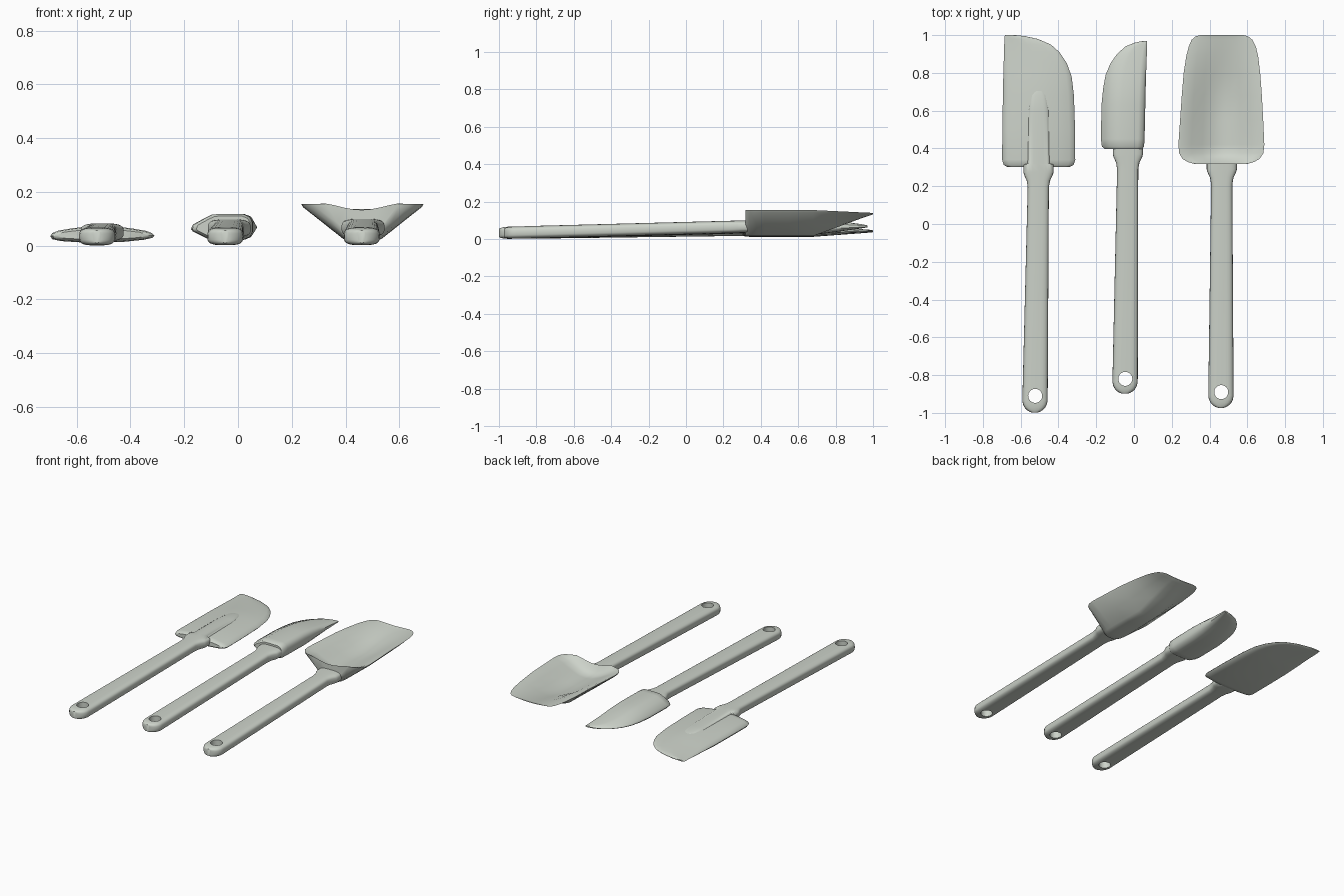
import bpy, bmesh
from math import sin, cos, pi, radians, copysign

cube = bpy.data.objects.get("Cube")
if cube:
    bpy.data.objects.remove(cube, do_unlink=True)

plastic = bpy.data.materials.new("pale_grey_green")
plastic.use_nodes = True
plastic.diffuse_color = (0.61, 0.65, 0.59, 1)
plastic.node_tree.nodes["Principled BSDF"].inputs["Base Color"].default_value = plastic.diffuse_color


def finish(ob, angle=40):
    bpy.ops.object.select_all(action='DESELECT')
    ob.select_set(True)
    bpy.context.view_layer.objects.active = ob
    bpy.ops.object.shade_smooth_by_angle(angle=radians(angle))


def loft(name, rings):
    """Skin a list of equal-length point rings and cap both ends."""
    bm = bmesh.new()
    rows = [[bm.verts.new(p) for p in ring] for ring in rings]
    n = len(rows[0])
    for a, b in zip(rows, rows[1:]):
        for i in range(n):
            j = (i + 1) % n
            bm.faces.new((a[i], a[j], b[j], b[i]))
    bm.faces.new(rows[0][::-1])
    bm.faces.new(rows[-1])
    bmesh.ops.recalc_face_normals(bm, faces=bm.faces)
    mesh = bpy.data.meshes.new(name)
    bm.to_mesh(mesh)
    bm.free()
    mesh.materials.append(plastic)
    ob = bpy.data.objects.new(name, mesh)
    bpy.context.collection.objects.link(ob)
    return ob


def rounded_ring(x, y, z, hw, hh, n=28):
    """Rounded-rectangle section of a handle."""
    def p(v):
        return copysign(abs(v) ** 0.6, v)
    return [(x + hw * p(cos(2 * pi * i / n)), y, z + hh * p(sin(2 * pi * i / n)))
            for i in range(n)]


def handle(name, x0, y0, x1, y1, z1, hole_y, tongue=()):
    r, z0, h = 0.067, 0.033, 0.033
    # round end, long taper, flared collar, optional tongue
    sections = [(y0 + r * (1 - cos(radians(a))), r * sin(radians(a)),
                 h * (0.6 + 0.4 * sin(radians(a)))) for a in (12, 25, 40, 55, 72, 90)]
    sections += [(y1 - 0.11, 0.056, h), (y1 - 0.075, 0.062, h), (y1 - 0.045, 0.076, h),
                 (y1 - 0.03, 0.08, h), (y1 + 0.01, 0.08, h)]
    sections += tongue
    rings = []
    for y, hw, hh in sections:
        t = min(1, (y - y0) / (y1 - y0))
        rings.append(rounded_ring(x0 + (x1 - x0) * t, y, z0 + (z1 - z0) * t, hw, hh))
    ob = loft(name, rings)
    # hanging hole
    bpy.ops.mesh.primitive_cylinder_add(vertices=32, radius=0.037, depth=0.4,
                                        location=(x0 + 0.002, hole_y, 0))
    cutter = bpy.context.object
    cutter.hide_render = True
    mod = ob.modifiers.new("hole", 'BOOLEAN')
    mod.operation = 'DIFFERENCE'
    mod.solver = 'EXACT'
    mod.object = cutter
    bpy.context.view_layer.objects.active = ob
    bpy.ops.object.modifier_apply(modifier=mod.name)
    bpy.data.objects.remove(cutter, do_unlink=True)
    finish(ob)


def blade(name, section, stations, tip_z):
    """section: (u across, z); stations: (y, left x, right x, thickness factor)."""
    rings = [[(xl + (xr - xl) * u, y, tip_z + (z - tip_z) * k) for u, z in section]
             for y, xl, xr, k in stations]
    finish(loft(name, rings))


# Flat scraper with one square and one rounded corner
handle("flat_scraper_handle", -0.525, -1.0, -0.505, 0.305, 0.05, -0.91,
       [(0.32, 0.062, 0.033), (0.6, 0.058, 0.03), (0.68, 0.045, 0.026), (0.71, 0.025, 0.02)])
blade("flat_scraper_blade",
      [(0, 0.035), (0.02, 0.047), (0.08, 0.056), (0.2, 0.064), (0.35, 0.071), (0.5, 0.073),
       (0.65, 0.071), (0.8, 0.063), (0.92, 0.055), (0.98, 0.046), (1, 0.037), (0.98, 0.029),
       (0.9, 0.022), (0.7, 0.014), (0.5, 0.012), (0.3, 0.012), (0.1, 0.017), (0.02, 0.024)],
      [(0.303, -0.672, -0.34, 0.6), (0.313, -0.69, -0.32, 0.9), (0.34, -0.698, -0.311, 1),
       (0.5, -0.697, -0.312, 1), (0.68, -0.694, -0.318, 1), (0.78, -0.692, -0.33, 0.75),
       (0.85, -0.69, -0.355, 0.58), (0.91, -0.688, -0.395, 0.43), (0.95, -0.687, -0.44, 0.33),
       (0.98, -0.686, -0.51, 0.25), (0.995, -0.685, -0.58, 0.2), (1, -0.682, -0.63, 0.14)],
      0.042)

# Narrow scraper with a thick body and one thin edge
handle("narrow_scraper_handle", -0.048, -0.9, -0.032, 0.4, 0.065, -0.82)
blade("narrow_scraper_blade",
      [(0, 0.062), (0.03, 0.078), (0.2, 0.1), (0.33, 0.115), (0.45, 0.118), (0.85, 0.117),
       (0.95, 0.108), (1, 0.088), (1, 0.05), (0.95, 0.032), (0.85, 0.022), (0.4, 0.02),
       (0.28, 0.024), (0.03, 0.053)],
      [(0.398, -0.155, 0.045, 0.85), (0.41, -0.17, 0.053, 1), (0.45, -0.175, 0.056, 1),
       (0.63, -0.172, 0.06, 1), (0.72, -0.163, 0.062, 0.85), (0.79, -0.15, 0.064, 0.66),
       (0.85, -0.125, 0.066, 0.48), (0.9, -0.09, 0.068, 0.34), (0.94, -0.045, 0.069, 0.22),
       (0.96, 0.005, 0.07, 0.15), (0.97, 0.05, 0.07, 0.1)],
      0.068)

# Spoon scraper: V-shaped outside with a dished top
handle("spoon_scraper_handle", 0.46, -0.975, 0.465, 0.32, 0.067, -0.89)
scoop_stations = [
    (0.318, 0.32, 0.6, 1, 0.3), (0.328, 0.285, 0.635, 1, 0.45), (0.345, 0.257, 0.665, 1, 0.75),
    (0.375, 0.239, 0.685, 1, 1), (0.42, 0.235, 0.69, 1, 1), (0.55, 0.244, 0.684, 1, 1),
    (0.68, 0.253, 0.677, 1, 1), (0.8, 0.263, 0.668, 0.64, 1), (0.89, 0.277, 0.657, 0.37, 1),
    (0.94, 0.29, 0.645, 0.22, 1), (0.975, 0.305, 0.627, 0.13, 1), (0.993, 0.325, 0.605, 0.08, 1),
    (1, 0.35, 0.58, 0.05, 1)]
outside = [(1, 0.155), (0.985, 0.143), (0.82, 0.084), (0.66, 0.026), (0.6, 0.016)]
dish = [(0.03, 0.003), (0.15, 0.025), (0.28, 0.055), (0.4, 0.075)]
rings = []
for y, xl, xr, k, depth in scoop_stations:
    top = [(u, 0.157 - d * depth) for u, d in dish]
    half = [(u, z) for u, z in top] + [(0.5, 0.157 - 0.08 * depth)]
    section = half + [(1 - u, z) for u, z in reversed(top)] + outside
    section += [(1 - u, z) for u, z in reversed(outside)]
    rings.append([(xl + (xr - xl) * u, y, 0.139 + (z - 0.139) * k) for u, z in section])
finish(loft("spoon_scraper_blade", rings))
